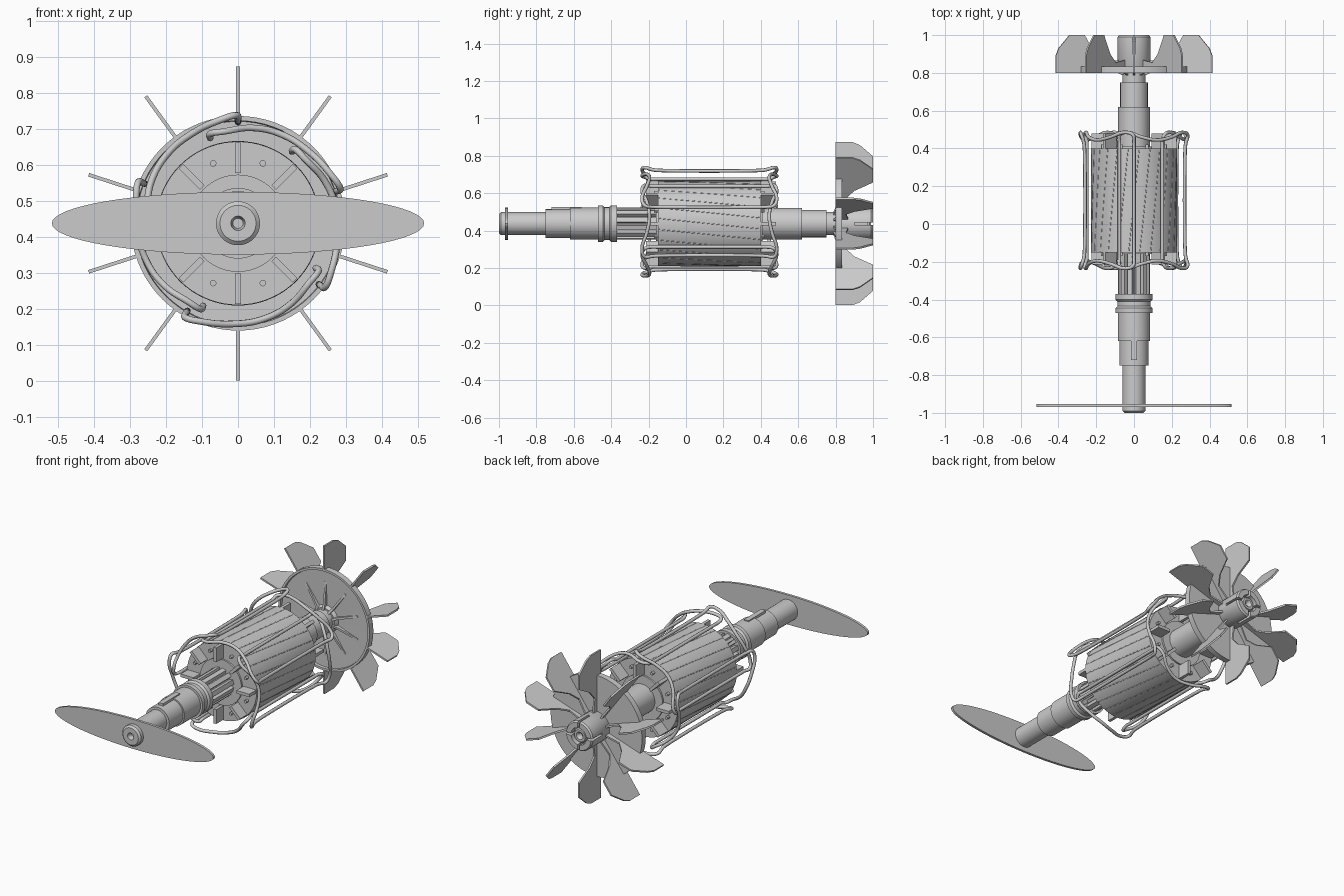
import bpy, bmesh
from math import sin, cos, pi, radians

if "Cube" in bpy.data.objects:
    bpy.data.objects.remove(bpy.data.objects["Cube"])

ZC = 0.437  # height of the shaft axis (axis runs along y)


def polar(r, deg, y):
    a = radians(deg)
    return (r * cos(a), y, ZC + r * sin(a))


def finish(bm, name, smooth=True):
    bmesh.ops.recalc_face_normals(bm, faces=bm.faces)
    me = bpy.data.meshes.new(name)
    bm.to_mesh(me)
    bm.free()
    ob = bpy.data.objects.new(name, me)
    bpy.context.collection.objects.link(ob)
    if smooth:
        bpy.ops.object.select_all(action='DESELECT')
        ob.select_set(True)
        bpy.context.view_layer.objects.active = ob
        bpy.ops.object.shade_smooth_by_angle(angle=radians(30))
    return ob


def lathe(name, profile, n=64, closed=False):
    """Revolve (y, r) points about the shaft axis."""
    bm = bmesh.new()
    rings = []
    for y, r in profile:
        if r == 0:
            rings.append([bm.verts.new(polar(0, 0, y))] * n)
        else:
            rings.append([bm.verts.new(polar(r, 360 * i / n, y)) for i in range(n)])
    pairs = list(zip(rings, rings[1:]))
    if closed:
        pairs.append((rings[-1], rings[0]))
    for a, b in pairs:
        for i in range(n):
            j = (i + 1) % n
            bm.faces.new(list(dict.fromkeys((a[i], a[j], b[j], b[i]))))
    return finish(bm, name)


def radial_plates(name, outline, thick, angles):
    """Flat plates standing radially, outline in (r, y)."""
    bm = bmesh.new()
    for deg in angles:
        a = radians(deg)
        sides = []
        for s in (-thick / 2, thick / 2):
            sides.append([bm.verts.new((r * cos(a) - s * sin(a), y, ZC + r * sin(a) + s * cos(a)))
                          for r, y in outline])
        f, b = sides
        bm.faces.new(f)
        bm.faces.new(b[::-1])
        for i in range(len(f)):
            j = (i + 1) % len(f)
            bm.faces.new((f[i], f[j], b[j], b[i]))
    return finish(bm, name, False)


def tube(name, paths, radius, cyclic, bezier=True):
    cu = bpy.data.curves.new(name, 'CURVE')
    cu.dimensions = '3D'
    cu.bevel_depth = radius
    cu.bevel_resolution = 2
    cu.resolution_u = 6
    for pts in paths:
        sp = cu.splines.new('BEZIER' if bezier else 'POLY')
        if bezier:
            sp.bezier_points.add(len(pts) - 1)
            for bp, p in zip(sp.bezier_points, pts):
                bp.co = p
                bp.handle_left_type = bp.handle_right_type = 'AUTO'
        else:
            sp.points.add(len(pts) - 1)
            for q, p in zip(sp.points, pts):
                q.co = (*p, 1)
        sp.use_cyclic_u = cyclic
    ob = bpy.data.objects.new(name, cu)
    bpy.context.collection.objects.link(ob)


# Stepped shaft with a centre hole at the front
lathe("shaft", [(-0.97, 0), (-0.97, 0.014), (-1, 0.02), (-1, 0.05), (-0.99, 0.061), (-0.75, 0.061),
                (-0.75, 0.077), (-0.62, 0.077), (-0.62, 0.085), (-0.47, 0.085), (-0.47, 0.098),
                (-0.445, 0.098), (-0.435, 0.088), (-0.41, 0.088), (-0.40, 0.098), (-0.37, 0.098),
                (-0.37, 0.062), (0.35, 0.062), (0.35, 0.084), (0.62, 0.084), (0.62, 0.073),
                (0.75, 0.073), (0.75, 0.061), (0.97, 0.061), (0.97, 0)], 48)

# Shaft key
radial_plates("shaft_key", [(0.06, -0.72), (0.09, -0.72), (0.09, -0.56), (0.06, -0.56)], 0.03, [90])

# Front elliptical plate
bm = bmesh.new()
ends = [[bm.verts.new((0.517 * cos(2 * pi * i / 64), y, ZC + 0.087 * sin(2 * pi * i / 64)))
         for i in range(64)] for y in (-0.968, -0.953)]
bm.faces.new(ends[0])
bm.faces.new(ends[1])
for i in range(64):
    j = (i + 1) % 64
    bm.faces.new((ends[0][i], ends[0][j], ends[1][j], ends[1][i]))
finish(bm, "front_plate")

# Commutator bars
radial_plates("commutator_bars", [(0.04, -0.37), (0.085, -0.37), (0.085, -0.14), (0.04, -0.14)],
              0.026, [15 + 30 * i for i in range(12)])

# Rotor core with stepped ends
lathe("rotor_core", [(-0.16, 0.05), (-0.16, 0.135), (-0.15, 0.135), (-0.15, 0.227), (0.40, 0.227),
                     (0.40, 0.135), (0.41, 0.135), (0.41, 0.05)], 72, True)

# Slightly raised skewed bars on the core surface
bars = [[polar(0.226, 15 * k + 7 - 7 * t, -0.145 + 0.27 * t) for t in (0, 0.5, 1, 1.5, 2)]
        for k in range(24)]
tube("skewed_bars", bars, 0.0025, False, False)

# End paddles and balancing pegs at both core ends
for tag, y0, y1 in (("front", -0.15, -0.215), ("rear", 0.40, 0.48)):
    radial_plates(tag + "_paddles", [(0.14, y0), (0.224, y0), (0.224, y1), (0.14, y1)],
                  0.018, [45 * i for i in range(8)])
    pegs = []
    for i in range(8):
        s = 1 if y1 > y0 else -1
        pegs.append([polar(0.18, 22.5 + 45 * i, y0 - 0.01 * s), polar(0.18, 22.5 + 45 * i, y0 + 0.02 * s)])
    bm = bmesh.new()
    for a, b in pegs:
        rings = [[bm.verts.new((p[0] + 0.009 * cos(pi * k / 6), p[1], p[2] + 0.009 * sin(pi * k / 6)))
                  for k in range(12)] for p in (a, b)]
        bm.faces.new(rings[0])
        bm.faces.new(rings[1])
        for k in range(12):
            m = (k + 1) % 12
            bm.faces.new((rings[0][k], rings[0][m], rings[1][m], rings[1][k]))
    finish(bm, tag + "_pegs")

# Five overlapping saddle coils: outer leg at the start angle, inner leg about 90 degrees on
coils = []
for start in (18, 90, 157, 240, 323):
    end = start + 90
    pts = []
    for side in (1, -1):
        arc = [(0, 0.285, 0.28), (0, 0.29, 0.31), (0.01, 0.30, 0.345), (0.10, 0.292, 0.36),
               (0.3, 0.28, 0.335), (0.5, 0.275, 0.32), (0.7, 0.268, 0.335), (0.9, 0.258, 0.36),
               (0.99, 0.26, 0.345), (1, 0.25, 0.31), (1, 0.25, 0.28)]
        pts += [polar(r, start + (end - start) * t, 0.125 + side * d) for t, r, d in arc[::side]]
    coils.append(pts)
tube("field_coils", coils, 0.0095, True)

# Fan disc with a raised rim
lathe("fan_disc", [(0.82, 0.055), (0.815, 0.283), (0.80, 0.285), (0.80, 0.298),
                   (0.835, 0.298), (0.835, 0.055)], 72, True)
radial_plates("fan_disc_ribs", [(0.055, 0.825), (0.055, 0.785), (0.09, 0.80), (0.22, 0.815), (0.22, 0.825)],
              0.012, [18 + 36 * i for i in range(10)])

# Fan blades
radial_plates("fan_blades", [(0.08, 0.83), (0.29, 0.83), (0.29, 0.80), (0.436, 0.80), (0.436, 0.89),
                             (0.42, 0.93), (0.36, 1.0), (0.275, 1.0), (0.22, 0.90), (0.17, 0.855),
                             (0.08, 0.868)], 0.01, [18 + 36 * i for i in range(10)])

# Slotted hub at the rear
hub = lathe("fan_hub", [(0.80, 0.056), (0.80, 0.07), (0.83, 0.087), (0.99, 0.087), (1.0, 0.08),
                        (1.0, 0.05), (0.95, 0.05), (0.95, 0.04)], 48, True)
cut = radial_plates("hub_slot_cutter", [(0.052, 0.90), (0.12, 0.90), (0.12, 1.05), (0.045, 1.05)],
                    0.014, [0, 90, 180, 270])
cut.hide_render = True
cut.hide_set(True)
mod = hub.modifiers.new("slots", 'BOOLEAN')
mod.operation = 'DIFFERENCE'
mod.object = cut
bpy.context.view_layer.objects.active = hub
bpy.ops.object.modifier_apply(modifier=mod.name)
bpy.data.objects.remove(cut)

# Rear shaft tip with centre hole
lathe("rear_shaft_tip", [(0.96, 0), (0.985, 0.015), (0.99, 0.022), (0.99, 0.035), (0.98, 0.042),
                         (0.93, 0.042), (0.93, 0)], 32)
